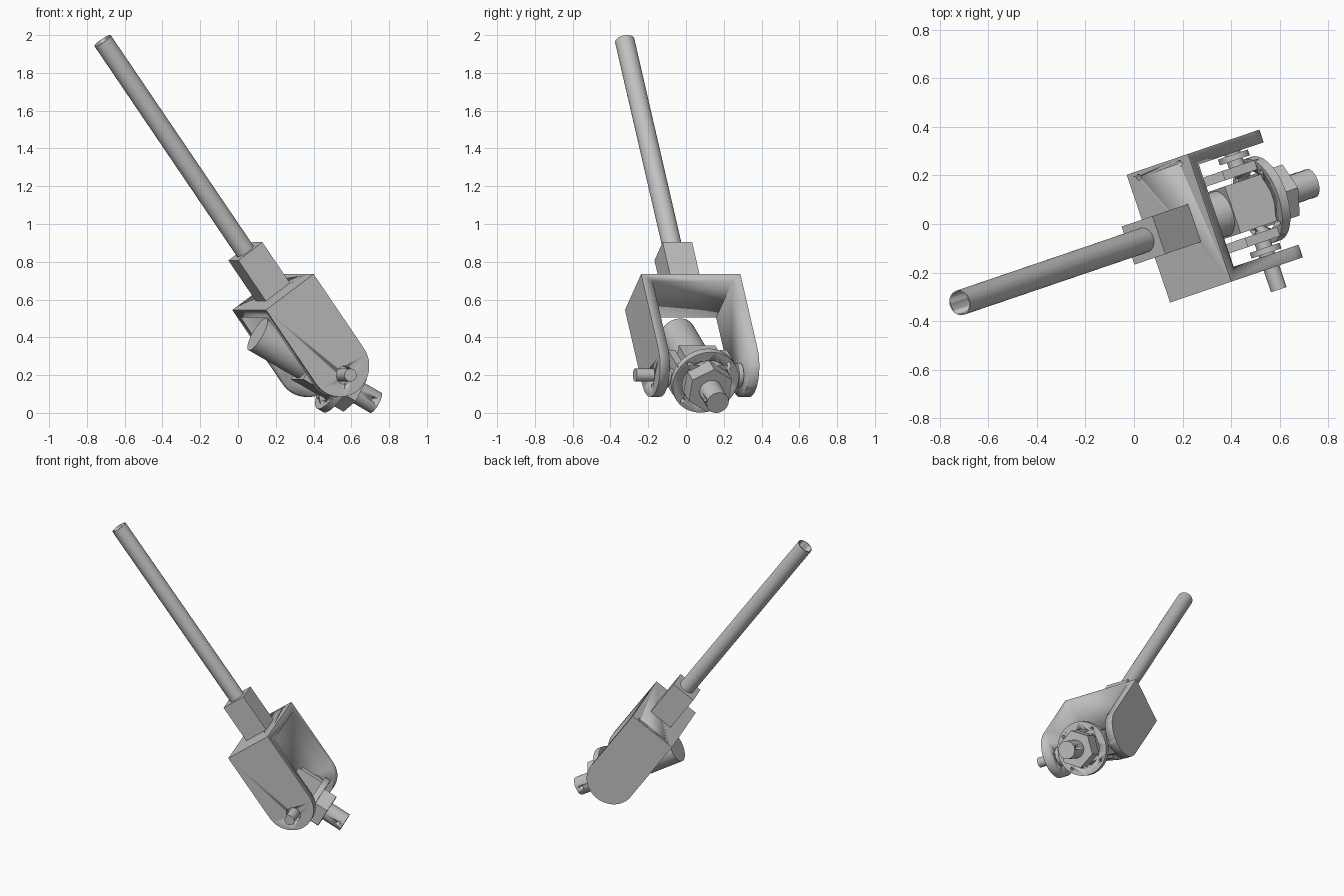
import bpy, bmesh, math
from mathutils import Matrix, Vector

old = bpy.data.objects.get("Cube")
if old:
    bpy.data.objects.remove(old, do_unlink=True)

grey = bpy.data.materials.new("machined_grey")
grey.use_nodes = True
GREY = (0.53, 0.53, 0.53, 1)
grey.diffuse_color = GREY
grey.node_tree.nodes["Principled BSDF"].inputs["Base Color"].default_value = GREY

# Fork frame: z runs up the rod, y along the pivot pin
yaw = Matrix.Rotation(math.radians(18.8), 4, "Z")
FORK = Matrix.Translation((0.185, -0.0175, 0.64)) @ yaw @ Matrix.Rotation(math.radians(-35.6), 4, "Y")
# Joint frame: z runs out of the tip, y along the pivot pin
JOINT = Matrix.Translation((0.476, 0.082, 0.2)) @ yaw @ Matrix.Rotation(math.radians(118.7), 4, "Y")
ALONG_Y = Matrix.Rotation(math.radians(-90), 4, "X")


def finish(name, bm, frame):
    bmesh.ops.recalc_face_normals(bm, faces=bm.faces)
    mesh = bpy.data.meshes.new(name)
    bm.to_mesh(mesh)
    bm.free()
    mesh.materials.append(grey)
    obj = bpy.data.objects.new(name, mesh)
    obj.matrix_world = frame
    bpy.context.collection.objects.link(obj)
    bpy.ops.object.select_all(action="DESELECT")
    obj.select_set(True)
    bpy.context.view_layer.objects.active = obj
    bpy.ops.object.shade_smooth_by_angle(angle=math.radians(30))
    return obj


def box(name, frame, lo, hi):
    bm = bmesh.new()
    bmesh.ops.create_cube(bm, size=1)
    lo, hi = Vector(lo), Vector(hi)
    for v in bm.verts:
        v.co = (lo + hi) / 2 + v.co * (hi - lo)
    return finish(name, bm, frame)


def cylinder(name, frame, r, z0, z1, sides=40):
    bm = bmesh.new()
    bmesh.ops.create_cone(bm, cap_ends=True, segments=sides, radius1=r, radius2=r, depth=z1 - z0)
    bmesh.ops.translate(bm, verts=bm.verts, vec=(0, 0, (z0 + z1) / 2))
    return finish(name, bm, frame)


def prism(name, frame, points, y0, y1):
    """Extrude an xz outline along y."""
    bm = bmesh.new()
    face = bm.faces.new([bm.verts.new((x, y0, z)) for x, z in points])
    ext = bmesh.ops.extrude_face_region(bm, geom=[face])["geom"]
    bmesh.ops.translate(bm, verts=[g for g in ext if isinstance(g, bmesh.types.BMVert)], vec=(0, y1 - y0, 0))
    return finish(name, bm, frame)


def cut(obj, cutter):
    cutter.hide_render = True
    mod = obj.modifiers.new("cut", "BOOLEAN")
    mod.operation = "DIFFERENCE"
    mod.solver = "EXACT"
    mod.object = cutter
    bpy.ops.object.select_all(action="DESELECT")
    obj.select_set(True)
    bpy.context.view_layer.objects.active = obj
    bpy.ops.object.modifier_apply(modifier=mod.name)
    bpy.data.objects.remove(cutter, do_unlink=True)


def shift(x, y, z):
    return Matrix.Translation((x, y, z))


# Hollow rod and its square socket
rod = cylinder("rod", FORK, 0.052, 0.2, 1.636)
cut(rod, cylinder("rod_bore", FORK, 0.046, 0.4, 1.7))
box("rod_socket", FORK, (-0.0825, -0.0825, -0.01), (0.0825, 0.0825, 0.265))

# Fork: rounded block with a wide slot, pin hole and screw holes
HALF = 0.1635
arc = [math.pi * i / 28 for i in range(29)]
outline = [(HALF, 0), (-HALF, 0)] + [(-HALF * math.cos(a), -0.482 - HALF * math.sin(a)) for a in arc]
fork = prism("fork", FORK, outline, -0.2775, 0.2775)
cut(fork, box("fork_slot", FORK, (-0.3, -0.2225, -0.9), (0.3, 0.2225, -0.05)))
cut(fork, cylinder("pin_hole", JOINT @ ALONG_Y, 0.048, -0.35, -0.2))
for x in (-0.11, 0.11):
    cut(fork, cylinder("screw_hole", FORK @ shift(x, 0.252, 0), 0.012, -0.06, 0.02, 16))

# Pivot pins and washers
cylinder("long_pivot_pin", JOINT @ ALONG_Y, 0.034, -0.372, -0.13)
cylinder("short_pivot_pin", JOINT @ ALONG_Y, 0.034, 0.13, 0.23)
for side, name in ((-1, "right_washer"), (1, "left_washer")):
    a, b = sorted((side * 0.19, side * 0.215))
    cylinder(name, JOINT @ ALONG_Y, 0.065, a, b)

# Barrel and the square block around it
cylinder("barrel", JOINT, 0.096, -0.449, -0.05, 48)
box("barrel_block", JOINT, (-0.102, -0.102, -0.14), (0.102, 0.102, 0.08))

# Joint ring with four small screw holes
ring = cylinder("joint_ring", JOINT, 0.182, 0.04, 0.08, 48)
cut(ring, cylinder("ring_bore", JOINT, 0.13, 0, 0.12, 48))
for i in range(4):
    turn = Matrix.Rotation(math.radians(45 + 90 * i), 4, "Z")
    cut(ring, cylinder("ring_hole", JOINT @ turn @ shift(0.157, 0, 0), 0.011, 0, 0.12, 16))

# Notched prongs that carry the pins
prong = [(-0.085, -0.12), (0, -0.05), (0.085, -0.12), (0.085, 0.06), (-0.085, 0.06)]
prism("left_prong", JOINT, prong, 0.125, 0.165)
prism("right_prong", JOINT, prong, -0.165, -0.125)

# Hexagonal nut and drilled tip
nut_turn = Matrix.Rotation(math.radians(90), 4, "Z")
cylinder("hex_nut", JOINT @ nut_turn, 0.128, 0.07, 0.17, 6)
tip = cylinder("tip", JOINT, 0.061, 0.16, 0.305)
cut(tip, cylinder("tip_hole", JOINT @ shift(0, 0, 0.27) @ ALONG_Y, 0.014, -0.1, 0.1, 16))
